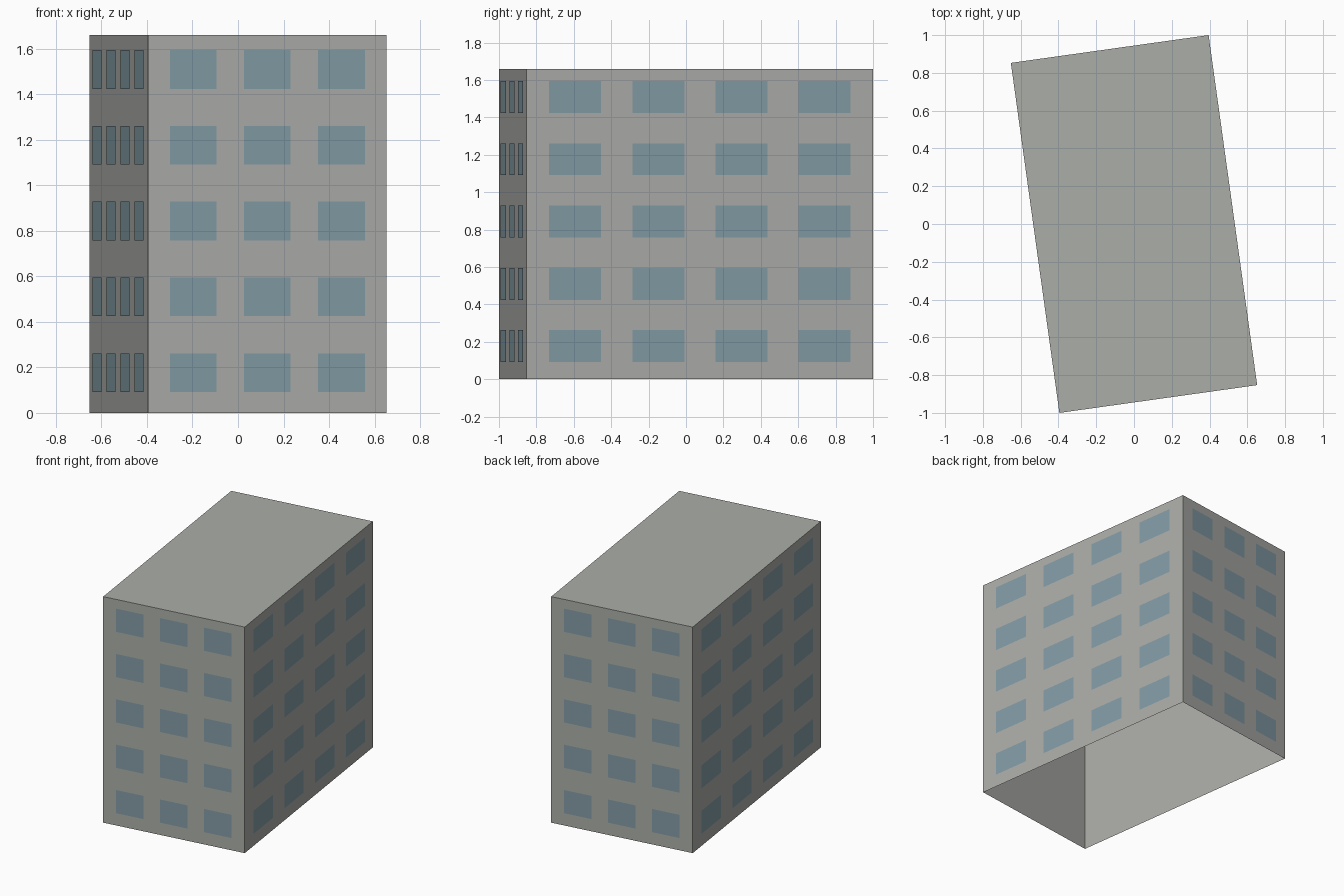
import bpy
import bmesh
from mathutils import Vector

cube = bpy.data.objects.get("Cube")
if cube:
    bpy.data.objects.remove(cube, do_unlink=True)

HEIGHT = 1.66
STOREYS = 5
OFFSET = 0.004  # how far the panes stand off the wall

# Footprint corners, anticlockwise from the front right
CORNERS = [Vector(c) for c in ((-0.395, -1, 0), (0.652, -0.853, 0),
                               (0.395, 1, 0), (-0.652, 0.853, 0))]
UP = Vector((0, 0, 1))


def material(name, colour):
    mat = bpy.data.materials.new(name)
    mat.use_nodes = True
    mat.diffuse_color = (*colour, 1)
    bsdf = mat.node_tree.nodes["Principled BSDF"]
    bsdf.inputs["Base Color"].default_value = (*colour, 1)
    bsdf.inputs["Roughness"].default_value = 0.8
    return mat


def add_object(name, bm, mat):
    mesh = bpy.data.meshes.new(name)
    bm.to_mesh(mesh)
    bm.free()
    mesh.materials.append(mat)
    obj = bpy.data.objects.new(name, mesh)
    bpy.context.collection.objects.link(obj)
    return obj


concrete = material("concrete grey", (0.41, 0.42, 0.395))
glass = material("window blue", (0.225, 0.33, 0.375))

# Building shell: four walls and a flat roof, open underneath
bm = bmesh.new()
low = [bm.verts.new(c) for c in CORNERS]
high = [bm.verts.new(c + UP * HEIGHT) for c in CORNERS]
for i in range(4):
    j = (i + 1) % 4
    bm.faces.new((low[i], low[j], high[j], high[i]))
bm.faces.new(high)
add_object("building_shell", bm, concrete)


# Window grid for one wall
def windows(name, start, end, columns, pitch, width):
    along = end - start
    out = along.cross(UP).normalized() * OFFSET
    bm = bmesh.new()
    for storey in range(STOREYS):
        z = 0.092 + 0.333 * storey
        for col in range(columns):
            mid = 0.5 + (col - (columns - 1) / 2) * pitch
            a = start + along * (mid - width / 2) + out + UP * z
            b = a + along * width
            rise = UP * 0.17
            bm.faces.new([bm.verts.new(p) for p in (a, b, b + rise, a + rise)])
    add_object(name, bm, glass)


for i, side in enumerate(("front", "left", "back", "right")):
    layout = (4, 0.24, 0.15) if i % 2 else (3, 0.311, 0.196)
    windows(side + "_windows", CORNERS[i], CORNERS[(i + 1) % 4], *layout)
